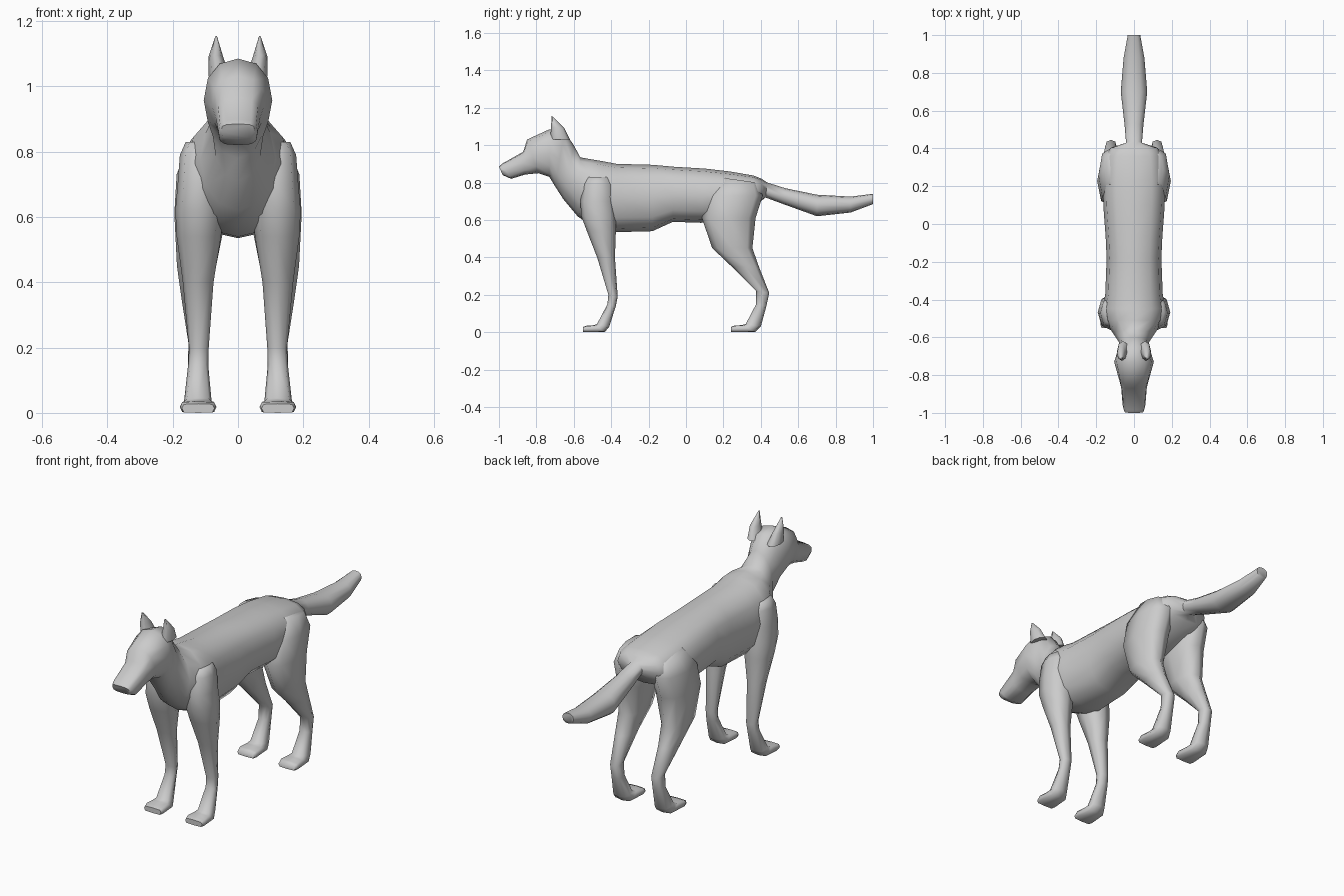
import bpy, bmesh, math

fur = bpy.data.materials.new("grey_fur")
fur.diffuse_color = (0.6, 0.6, 0.6, 1)


def loft(name, sections, sides=12, mirror=False, angle=70):
    """Skin rounded rings; each section = (y1, z1, y2, z2, x_centre, half_width, squareness)."""
    bm = bmesh.new()
    rings = []
    for y1, z1, y2, z2, xc, w, n in sections:
        ring = []
        for k in range(sides):
            a = 2 * math.pi * k / sides
            c, s = math.cos(a), math.sin(a)
            c = math.copysign(abs(c) ** (2 / n), c)
            s = math.copysign(abs(s) ** (2 / n), s)
            ring.append(bm.verts.new((xc + w * s,
                                      (y1 + y2) / 2 + c * (y1 - y2) / 2,
                                      (z1 + z2) / 2 + c * (z1 - z2) / 2)))
        rings.append(ring)
    for a, b in zip(rings, rings[1:]):
        for k in range(sides):
            j = (k + 1) % sides
            bm.faces.new((a[k], a[j], b[j], b[k]))
    bm.faces.new(rings[0])
    bm.faces.new(rings[-1])
    bmesh.ops.recalc_face_normals(bm, faces=bm.faces)
    me = bpy.data.meshes.new(name)
    bm.to_mesh(me)
    bm.free()
    me.materials.append(fur)
    for p in me.polygons:
        p.use_smooth = True
    me.set_sharp_from_angle(angle=math.radians(angle))
    ob = bpy.data.objects.new(name, me)
    bpy.context.collection.objects.link(ob)
    if mirror:
        ob.modifiers.new("mirror", 'MIRROR').use_mirror_merge = False
    return ob


# Head, neck, torso and tail: top point, bottom point, half width
loft("body", [(a, b, c, d, 0, w, n) for a, b, c, d, w, n in [
    (-1.0, .885, -.98, .84, .052, 3.5),     # nose
    (-.985, .90, -.935, .82, .060, 3.5),
    (-.87, .965, -.86, .843, .068, 3),      # muzzle
    (-.85, 1.03, -.79, .85, .080, 2.6),     # brow
    (-.73, 1.085, -.73, .83, .105, 2.2),    # cheeks
    (-.65, 1.072, -.70, .78, .088, 2.2),
    (-.60, 1.00, -.655, .71, .078, 2),      # neck
    (-.565, .935, -.58, .62, .115, 2),      # chest
    (-.51, .925, -.51, .57, .155, 2.3),
    (-.45, .915, -.44, .54, .165, 2.4),
    (-.37, .90, -.37, .535, .152, 2.5),
    (-.18, .895, -.18, .54, .145, 2.5),     # ribs
    (-.07, .885, -.07, .59, .150, 2.5),
    (.10, .875, .08, .585, .162, 2.5),      # loin
    (.23, .86, .23, .60, .165, 2.5),
    (.36, .838, .36, .66, .148, 2.6),       # rump
    (.405, .82, .40, .70, .125, 2.5),
    (.435, .80, .425, .72, .042, 2),        # tail root
    (.53, .77, .52, .685, .050, 2.2),
    (.70, .735, .70, .62, .070, 2.2),
    (.88, .725, .88, .64, .055, 2.2),
    (1.0, .74, 1.0, .685, .033, 2.4),       # tail tip
]])

# Front legs: shoulder down to paw
loft("front_legs", [
    (-.53, .83, -.41, .83, .110, .050, 2.5),
    (-.55, .79, -.39, .79, .110, .068, 2.5),
    (-.565, .70, -.385, .70, .115, .070, 2.3),
    (-.56, .62, -.375, .62, .118, .074, 2.3),
    (-.53, .54, -.375, .54, .120, .068, 2.3),
    (-.475, .40, -.38, .40, .122, .047, 2.3),
    (-.415, .20, -.365, .19, .120, .030, 2.5),
    (-.42, .15, -.375, .14, .122, .031, 2.5),
    (-.475, .045, -.41, .03, .123, .042, 3),
    (-.49, .038, -.435, 0, .122, .050, 4),
    (-.53, .035, -.53, 0, .122, .056, 5),
    (-.55, .028, -.55, 0, .122, .050, 5),
], sides=8, mirror=True)

# Hind legs: thigh, hock and paw
loft("hind_legs", [
    (.20, .825, .38, .80, .110, .045, 2.5),
    (.11, .73, .41, .73, .110, .078, 2.4),
    (.085, .61, .372, .61, .115, .080, 2.3),
    (.14, .45, .355, .45, .127, .060, 2.3),
    (.245, .35, .39, .35, .128, .045, 2.3),
    (.375, .22, .445, .21, .122, .030, 2.5),
    (.375, .15, .43, .14, .122, .031, 2.5),
    (.32, .045, .40, .03, .123, .042, 3),
    (.30, .038, .37, 0, .122, .050, 4),
    (.26, .036, .26, 0, .122, .056, 5),
    (.24, .028, .24, 0, .122, .050, 5),
], sides=8, mirror=True)

# Pointed ears
loft("ears", [
    (-.725, 1.03, -.62, 1.03, .058, .032, 2),
    (-.722, 1.095, -.65, 1.09, .068, .022, 2),
    (-.718, 1.155, -.708, 1.15, .067, .003, 2),
], sides=8, mirror=True)
